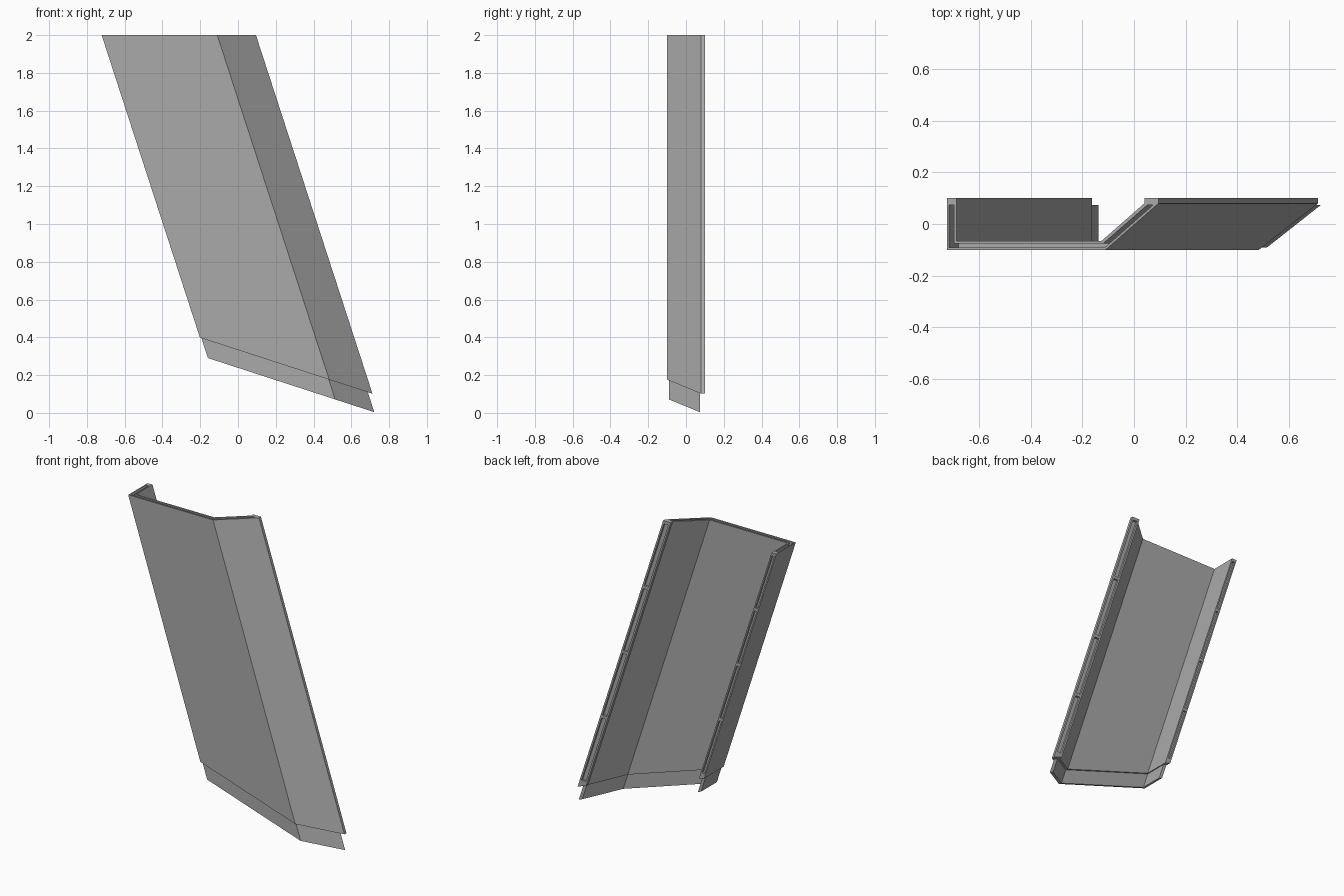
import bpy
import bmesh

cube = bpy.data.objects.get("Cube")
if cube:
    bpy.data.objects.remove(cube, do_unlink=True)

LEAN = 0.325  # sideways drift per unit of drop

grey = bpy.data.materials.new("plain grey")
grey.use_nodes = True
grey.diffuse_color = (0.4, 0.4, 0.4, 1)
grey.node_tree.nodes["Principled BSDF"].inputs["Base Color"].default_value = (0.4, 0.4, 0.4, 1)


def slanted_z(x, c):
    """Height where the leaning line from x meets the sloped cut z = c - LEAN * x."""
    return (c - LEAN * (x + 2 * LEAN)) / (1 - LEAN * LEAN)


def prism(name, profile, top, bottom):
    """Leaning prism; top and bottom give the height for each profile x."""
    bm = bmesh.new()
    rings = []
    for level in (bottom, top):
        rings.append([bm.verts.new((x + LEAN * (2 - level(x)), y, level(x))) for x, y in profile])
    low, high = rings
    bm.faces.new(low)
    bm.faces.new(high)
    for i in range(len(profile)):
        j = (i + 1) % len(profile)
        bm.faces.new((low[i], low[j], high[j], high[i]))
    bmesh.ops.recalc_face_normals(bm, faces=bm.faces[:])
    mesh = bpy.data.meshes.new(name)
    bm.to_mesh(mesh)
    bm.free()
    mesh.materials.append(grey)
    obj = bpy.data.objects.new(name, mesh)
    bpy.context.collection.objects.link(obj)
    return obj


def flat(z):
    return lambda x: z


def cut(target, cutter):
    cutter.hide_render = True
    mod = target.modifiers.new("cut", 'BOOLEAN')
    mod.operation = 'DIFFERENCE'
    mod.solver = 'EXACT'
    mod.object = cutter
    bpy.context.view_layer.objects.active = target
    bpy.ops.object.modifier_apply(modifier=mod.name)
    bpy.data.objects.remove(cutter, do_unlink=True)


# Channel wall: straight side, broad front, splayed side with a lip
shell_profile = [(-0.722, 0.1), (-0.722, -0.1), (-0.11, -0.1), (0.095, 0.08),
                 (0.095, 0.1), (0.04, 0.1), (0.04, 0.08), (-0.125, -0.065),
                 (-0.687, -0.065), (-0.687, 0.1)]
# Thinner core used for both the joining tongue and its socket
core_profile = [(-0.715, 0.073), (-0.715, -0.09), (-0.112, -0.09), (0.073, 0.073),
                (0.051, 0.073), (-0.12, -0.076), (-0.695, -0.076), (-0.695, 0.073)]

shell = prism("channel_panel", shell_profile, flat(2), lambda x: slanted_z(x, 0.333))

# Socket in the top end
cut(shell, prism("socket_cutter", core_profile, flat(2.05), flat(1.89)))

# Four shallow pockets along each rear edge, parted by ribs
for x0, x1, end in ((-0.713, -0.696, 0.41), (0.052, 0.083, 0.13)):
    rect = [(x0, 0.086), (x1, 0.086), (x1, 0.15), (x0, 0.15)]
    step = (1.98 - end) / 4
    for i in range(4):
        top = 1.98 - i * step
        cut(shell, prism("pocket_cutter", rect, flat(top), flat(top - step + 0.02)))

# Tongue below the bottom end
prism("joining_tongue", core_profile, lambda x: slanted_z(x, 0.36),
      lambda x: slanted_z(x, 0.2385))
